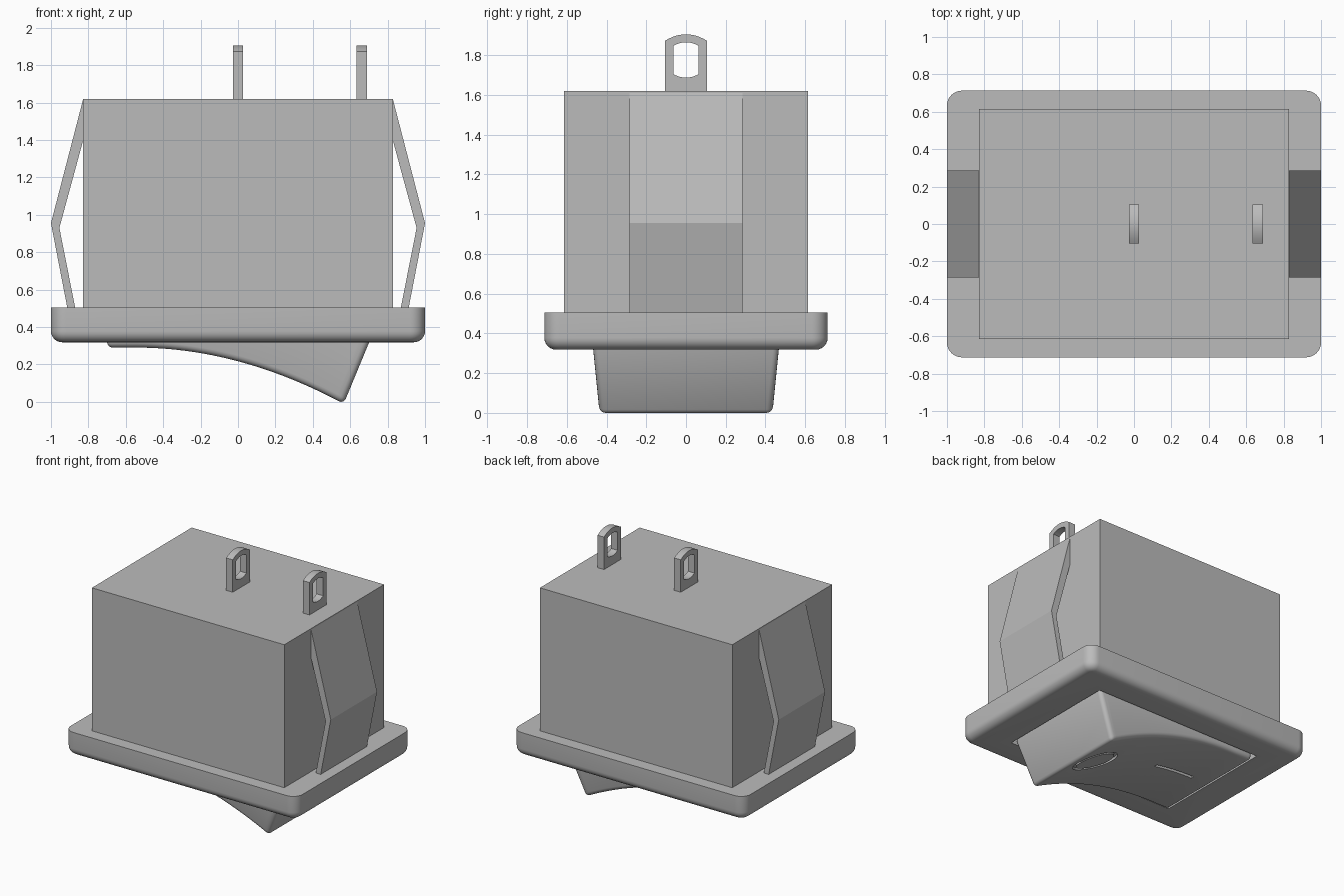
import bpy, bmesh, math

cube = bpy.data.objects.get("Cube")
if cube:
    bpy.data.objects.remove(cube, do_unlink=True)

grey = bpy.data.materials.new("plain_grey")
GREY = (0.5, 0.5, 0.5, 1)
grey.diffuse_color = GREY
grey.use_nodes = True
grey.node_tree.nodes["Principled BSDF"].inputs["Base Color"].default_value = GREY


def finish(bm, name):
    """Turn a bmesh into a linked object with the shared material."""
    bmesh.ops.recalc_face_normals(bm, faces=bm.faces)
    mesh = bpy.data.meshes.new(name)
    bm.to_mesh(mesh)
    bm.free()
    mesh.materials.append(grey)
    obj = bpy.data.objects.new(name, mesh)
    bpy.context.collection.objects.link(obj)
    return obj


def activate(obj):
    bpy.ops.object.select_all(action='DESELECT')
    obj.select_set(True)
    bpy.context.view_layer.objects.active = obj


def smooth(obj):
    activate(obj)
    bpy.ops.object.shade_smooth_by_angle(angle=math.radians(30))


def cut(obj, cutter):
    """Subtract a cutter, then discard it."""
    cutter.hide_render = True
    mod = obj.modifiers.new("cut", 'BOOLEAN')
    mod.operation = 'DIFFERENCE'
    mod.object = cutter
    activate(obj)
    bpy.ops.object.modifier_apply(modifier=mod.name)
    bpy.data.objects.remove(cutter, do_unlink=True)


def box_mesh(hx, hy, z0, z1):
    bm = bmesh.new()
    bmesh.ops.create_cube(bm, size=2)
    for v in bm.verts:
        v.co = (v.co.x * hx, v.co.y * hy, z1 if v.co.z > 0 else z0)
    return bm


def prism(points, half_width):
    """Extrude an x-z profile along y; half_width is a function of z."""
    bm = bmesh.new()
    sides = [[bm.verts.new((x, s * half_width(z), z)) for x, z in points] for s in (-1, 1)]
    for side in sides:
        bm.faces.new(side)
    a, b = sides
    for i in range(len(a)):
        bm.faces.new((a[i - 1], a[i], b[i], b[i - 1]))
    return bm


# Housing
finish(box_mesh(0.83, 0.615, 0.5, 1.62), "housing")

# Bezel: rounded corners and lower rim, with a pocket for the rocker
bm = box_mesh(1, 0.713, 0.318, 0.505)
upright = [e for e in bm.edges if abs(e.verts[0].co.z - e.verts[1].co.z) > 0.1]
bmesh.ops.bevel(bm, geom=upright, offset=0.08, segments=8, profile=0.5, affect='EDGES')
rim = [e for e in bm.edges if all(v.co.z < 0.32 for v in e.verts)]
bmesh.ops.bevel(bm, geom=rim, offset=0.06, segments=6, profile=0.5, affect='EDGES')
bezel = finish(bm, "bezel")
cut(bezel, finish(box_mesh(0.725, 0.485, 0.2, 0.46), "pocket_cutter"))
smooth(bezel)

# Rocker
FLAT_END, TIP = -0.55, 0.565


def rocker_z(x):
    t = max(0, (x - FLAT_END) / (TIP - FLAT_END))
    return 0.29 - 0.301 * t * t


N = 24
profile = [(-0.7, 0.44), (-0.7, 0.29)]
for i in range(N + 1):
    x = FLAT_END + (TIP - FLAT_END) * i / N
    profile.append((x, rocker_z(x)))
profile += [(0.7, 0.315), (0.71, 0.44)]
rocker = finish(prism(profile, lambda z: 0.435 + 0.1 * z), "rocker")
bevel = rocker.modifiers.new("round", 'BEVEL')
bevel.width = 0.03
bevel.segments = 4
bevel.limit_method = 'ANGLE'
bevel.angle_limit = math.radians(35)
activate(rocker)
bpy.ops.object.modifier_apply(modifier=bevel.name)


def groove(path, closed):
    """Cutter following the rocker face; path holds (x, y, normal x, normal y)."""
    bm = bmesh.new()
    w = 0.013
    rings = []
    for x, y, nx, ny in path:
        ring = []
        for s, dz in ((-1, -0.05), (1, -0.05), (1, 0.02), (-1, 0.02)):
            px, py = x + s * w * nx, y + s * w * ny
            ring.append(bm.verts.new((px, py, rocker_z(px) + dz)))
        rings.append(ring)
    for i in range(0 if closed else 1, len(rings)):
        a, b = rings[i - 1], rings[i]
        for k in range(4):
            bm.faces.new((a[k - 1], a[k], b[k], b[k - 1]))
    if not closed:
        bm.faces.new(rings[0])
        bm.faces.new(rings[-1])
    return finish(bm, "groove_cutter")


# Engraved round and straight grooves
turns = [math.tau * i / 40 for i in range(40)]
cut(rocker, groove([(0.36 + 0.147 * math.cos(a), 0.147 * math.sin(a), math.cos(a), math.sin(a))
                    for a in turns], True))
cut(rocker, groove([(-0.54 + 0.34 * i / 8, 0, 0, 1) for i in range(9)], False))
smooth(rocker)

# Bent spring clips on both ends
clip = [(0.83, 1.61), (1, 0.955), (0.912, 0.5), (0.87, 0.5), (0.955, 0.93), (0.83, 1.39)]
for side, name in ((1, "left_clip"), (-1, "right_clip")):
    finish(prism([(side * x, z) for x, z in clip], lambda z: 0.285), name)


# Terminal tabs with arched tops and slots
def arched(half, low, low_sag, high, high_sag, n=12):
    """Closed y-z outline with bowed lower and upper edges."""
    ts = [-1 + 2 * i / n for i in range(n + 1)]
    upper = [(half * t, high + high_sag * (1 - t * t)) for t in ts]
    lower = [(-half * t, low - low_sag * (1 - t * t)) for t in ts]
    return upper + lower


def terminal(name, cx):
    bm = bmesh.new()
    outer = arched(0.105, 1.61, 0, 1.873, 0.032)
    inner = arched(0.064, 1.705, 0.018, 1.847, 0.018)
    loops = [[bm.verts.new((cx + dx, y, z)) for y, z in outline]
             for outline, dx in ((outer, -0.028), (outer, 0.028), (inner, 0.028), (inner, -0.028))]
    for k in range(4):
        a, b = loops[k - 1], loops[k]
        for i in range(len(a)):
            bm.faces.new((a[i - 1], a[i], b[i], b[i - 1]))
    smooth(finish(bm, name))


terminal("centre_terminal", 0)
terminal("end_terminal", 0.662)
